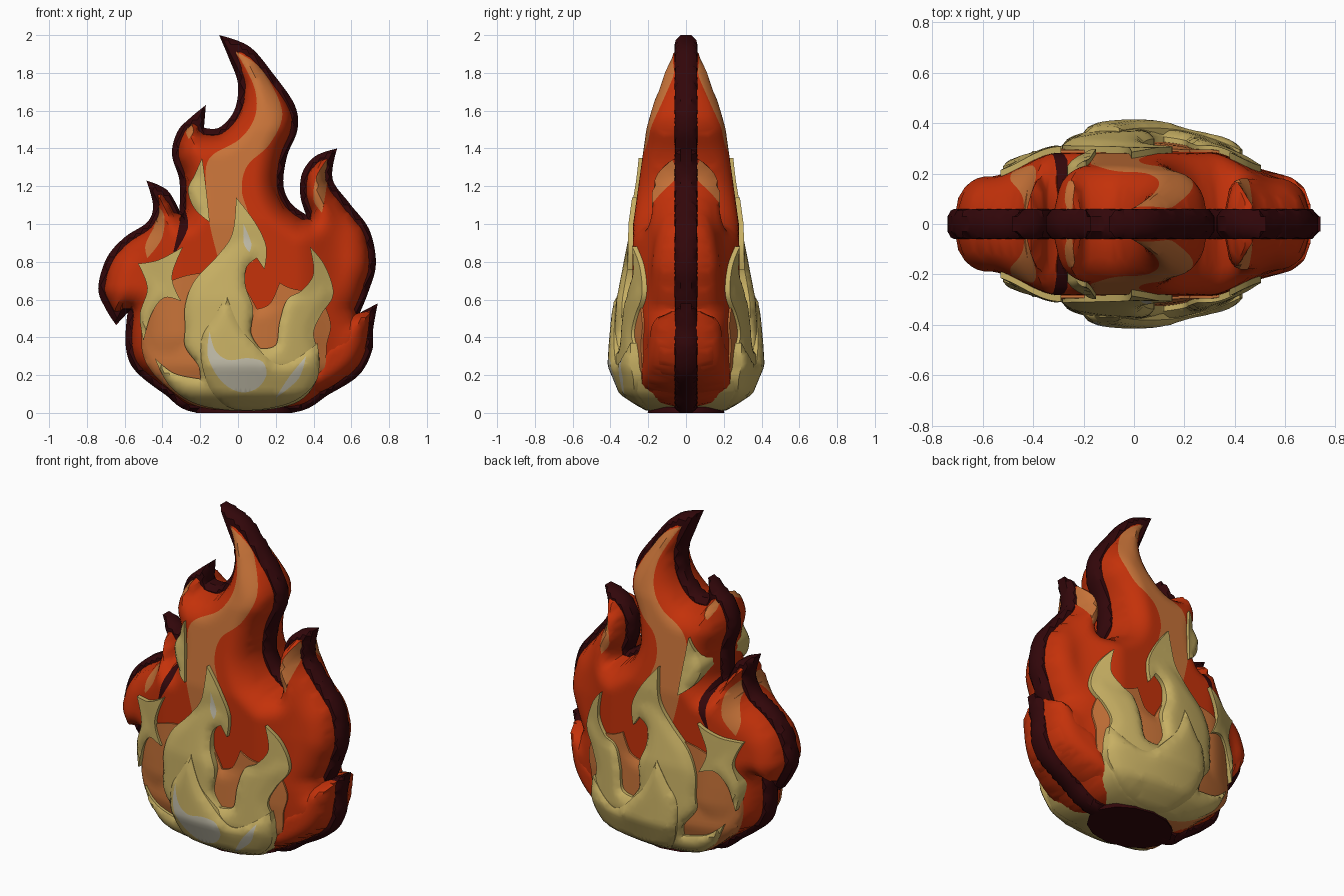
import bpy, bmesh, math
from mathutils import Vector, geometry, kdtree

cube = bpy.data.objects.get("Cube")
if cube:
    bpy.data.objects.remove(cube)


def material(name, red, green, blue):
    mat = bpy.data.materials.new(name)
    mat.use_nodes = True
    mat.diffuse_color = (red, green, blue, 1)
    mat.node_tree.nodes["Principled BSDF"].inputs["Base Color"].default_value = (red, green, blue, 1)
    return mat


dark = material("dark maroon", 0.032, 0.002, 0.003)
red = material("flame red", 0.55, 0.031, 0.003)
orange = material("soft orange", 0.57, 0.17, 0.04)
cream = material("pale cream", 0.57, 0.43, 0.125)
white = material("warm white", 0.54, 0.51, 0.4)


def smooth_loop(points, steps=6):
    """Closed smooth curve through the points; sharp turns stay as pointed tips."""
    pts = [Vector(p) for p in points]
    count = len(pts)
    tangents = []
    for i, p in enumerate(pts):
        before, after = p - pts[i - 1], pts[(i + 1) % count] - p
        sharp = before.angle(after) > 1.2
        tangents.append(Vector((0, 0)) if sharp else (before + after) / 2)
    loop = []
    for i, p in enumerate(pts):
        j = (i + 1) % count
        for k in range(steps):
            t = k / steps
            blend = t * t * (3 - 2 * t)
            q = p.lerp(pts[j], blend)
            q += tangents[i] * t * (1 - t) ** 2 - tangents[j] * t * t * (1 - t)
            q.y = max(q.y, 0)
            loop.append(q)
    return loop


def inside(p, loop):
    hit = False
    a = loop[-1]
    for b in loop:
        if (a.y > p.y) != (b.y > p.y) and p.x < a.x + (b.x - a.x) * (p.y - a.y) / (b.y - a.y):
            hit = not hit
        a = b
    return hit


def distance_tree(loop):
    """Nearest-point lookup on a densely sampled outline."""
    samples = []
    for i, p in enumerate(loop):
        prev = loop[i - 1]
        n = max(1, int((p - prev).length / 0.004))
        samples += [prev.lerp(p, k / n) for k in range(n)]
    tree = kdtree.KDTree(len(samples))
    for i, p in enumerate(samples):
        tree.insert((p.x, p.y, 0), i)
    tree.balance()
    return lambda p: tree.find((p.x, p.y, 0))[2]


def inset(loop, amount):
    dist = distance_tree(loop)
    result = []
    for i, p in enumerate(loop):
        along = (loop[(i + 1) % len(loop)] - loop[i - 1])
        if along.length < 0.0001:
            continue
        along.normalize()
        q = p + Vector((along.y, -along.x)) * amount
        if inside(q, loop) and dist(q) > amount * 0.95:
            result.append(q)
    return result


def shell(name, points, depth, mat, paint=(), step=0.025):
    """Relief of an outline, mirrored front to back; paint holds (points, material, front only)."""
    loop = smooth_loop(points) if isinstance(points[0], tuple) else points
    paint = [(smooth_loop(entry[0]), entry[1], entry[2]) for entry in paint]
    dist = distance_tree(loop)
    verts, edges = [], []
    for ring in [loop] + [entry[0] for entry in paint]:
        start, n = len(verts), len(ring)
        verts += ring
        edges += [(start + i, start + (i + 1) % n) for i in range(n)]
    xs, zs = [p.x for p in loop], [p.y for p in loop]
    for row in range(int((max(zs) - min(zs)) / step) + 1):
        for col in range(int((max(xs) - min(xs)) / step) + 1):
            p = Vector((min(xs) + (col + row % 2 / 2) * step, min(zs) + row * step))
            if inside(p, loop) and dist(p) > step * 0.4:
                verts.append(p)
    flat, _, tris, *_ = geometry.delaunay_2d_cdt(verts, edges, [], 0, 0.00001)
    bm = bmesh.new()
    made = [bm.verts.new((p.x, -depth(p.x, p.y, dist(p)), p.y)) for p in flat]
    for tri in tris:
        if inside(sum((flat[i] for i in tri), Vector((0, 0))) / 3, loop):
            bm.faces.new([made[i] for i in tri])
    bmesh.ops.delete(bm, geom=[v for v in bm.verts if not v.link_faces], context='VERTS')
    # side walls down to the middle plane
    rim = [e for e in bm.edges if e.is_boundary]
    for v in bmesh.ops.extrude_edge_only(bm, edges=rim)["geom"]:
        if isinstance(v, bmesh.types.BMVert):
            v.co.y = 0
    # back half
    for v in bmesh.ops.duplicate(bm, geom=bm.verts[:] + bm.edges[:] + bm.faces[:])["geom"]:
        if isinstance(v, bmesh.types.BMVert):
            v.co.y *= -1
    bmesh.ops.remove_doubles(bm, verts=[v for v in bm.verts if abs(v.co.y) < 0.0001], dist=0.00005)
    bmesh.ops.recalc_face_normals(bm, faces=bm.faces[:])
    for f in bm.faces:
        c = f.calc_center_median()
        for i, (ring, _, front_only) in enumerate(paint):
            if inside(Vector((c.x, c.z)), ring) and not (front_only and c.y > 0):
                f.material_index = i + 1
    finish(name, bm, [mat] + [entry[1] for entry in paint])


def finish(name, bm, mats):
    mesh = bpy.data.meshes.new(name)
    bm.to_mesh(mesh)
    bm.free()
    for m in mats:
        mesh.materials.append(m)
    obj = bpy.data.objects.new(name, mesh)
    bpy.context.collection.objects.link(obj)
    bpy.ops.object.select_all(action='DESELECT')
    obj.select_set(True)
    bpy.context.view_layer.objects.active = obj
    bpy.ops.object.shade_smooth_by_angle(angle=math.radians(40))


def ramp(z, stops):
    for (z0, y0), (z1, y1) in zip(stops, stops[1:]):
        if z <= z1:
            return y0 + (y1 - y0) * (z - z0) / (z1 - z0)
    return stops[-1][1]


def dome(d, radius):
    t = 1 - min(d / radius, 1)
    return math.sqrt(1 - t * t)


def body_depth(x, z, d):
    middle = ramp(z, [(0, 0.22), (0.4, 0.29), (1, 0.28), (1.5, 0.21), (1.8, 0.13), (2, 0.04)])
    side = ramp(z, [(0, 0.2), (0.5, 0.2), (0.8, 0.18), (1.1, 0.14), (1.4, 0.07)])
    t = ramp(abs(x), [(0, 0), (0.3, 0), (0.58, 1), (1, 1)])
    peak = middle + (side - middle) * t * t * (3 - 2 * t)
    return 0.04 + (peak - 0.04) * dome(d, 0.13)


def layer(scale, lift, radius, gap):
    """Depth rule for the overlapping tongues, always a gap above the red body."""
    def depth(x, z, d):
        peak = ramp(z, [(0, 0.2), (0.1, 0.34), (0.25, 0.4), (0.6, 0.38), (0.9, 0.32), (1.4, 0.22)])
        peak *= scale * (1 - 0.33 * (x / 0.5) ** 2)
        skin = body_depth(x, z, body_distance(Vector((x, z)))) + gap
        return max(peak * (1 - lift * (1 - dome(d, radius))), skin)
    return depth


# dark rim plate
outline = smooth_loop([
    (-0.1, 2), (0.06, 1.94), (0.19, 1.79), (0.3, 1.63), (0.315, 1.5), (0.26, 1.36), (0.24, 1.21),
    (0.28, 1.11), (0.36, 1.05), (0.33, 1.15), (0.34, 1.27), (0.41, 1.36), (0.525, 1.4), (0.5, 1.24),
    (0.59, 1.11), (0.695, 0.97), (0.73, 0.79), (0.69, 0.64), (0.645, 0.53), (0.74, 0.58), (0.715, 0.44),
    (0.71, 0.33), (0.64, 0.2), (0.485, 0.1), (0.285, 0), (-0.215, 0), (-0.39, 0.1), (-0.55, 0.23),
    (-0.595, 0.36), (-0.585, 0.53), (-0.645, 0.465), (-0.7, 0.55), (-0.74, 0.66), (-0.695, 0.82),
    (-0.6, 0.93), (-0.48, 1.01), (-0.45, 1.1), (-0.485, 1.23), (-0.375, 1.18), (-0.31, 1.07),
    (-0.31, 1.23), (-0.35, 1.37), (-0.32, 1.49), (-0.255, 1.56), (-0.17, 1.63), (-0.18, 1.51),
    (-0.1, 1.51), (-0.02, 1.6), (0, 1.74), (-0.045, 1.87)])
shell("rim_plate", outline, lambda x, z, d: 0.03 + 0.03 * dome(d, 0.03), dark)

# red body with inner streaks
body_outline = inset(outline, 0.03)
body_distance = distance_tree(body_outline)
streak = [
    (-0.03, 1.92), (0.08, 1.86), (0.165, 1.76), (0.235, 1.58), (0.165, 1.42), (0.05, 1.31), (0.02, 1.18),
    (0.06, 1.03), (0.08, 0.8), (-0.1, 0.8), (-0.15, 1), (-0.17, 1.2), (-0.15, 1.35), (0.01, 1.45),
    (0.09, 1.57), (0.09, 1.71), (0.02, 1.86)]
left_streak = [(-0.43, 1.1), (-0.39, 1.04), (-0.405, 0.92), (-0.48, 0.82), (-0.49, 0.89), (-0.44, 1)]
right_streak = [(0.47, 1.34), (0.47, 1.21), (0.445, 1.06), (0.4, 1.13), (0.415, 1.25)]
top_streak = [(-0.25, 1.54), (-0.235, 1.49), (-0.26, 1.45), (-0.275, 1.49)]
crease = [(-0.29, 1.1), (-0.265, 0.98), (-0.35, 0.82), (-0.32, 0.95)]
shell("red_body", body_outline, body_depth, red,
      [(s, orange, False) for s in (streak, left_streak, right_streak, top_streak)] + [(crease, dark, False)])

# lower red tongue
shell("lower_tongue", [
    (0.7, 0.54), (0.59, 0.51), (0.52, 0.42), (0.42, 0.36), (0.36, 0.2), (0.34, 0.08), (0.48, 0.13),
    (0.61, 0.23), (0.675, 0.35)],
    lambda x, z, d: 0.08 + (0.18 - 0.27 * max(x - 0.35, 0)) * dome(d, 0.08), red)

# orange layer behind the cream tongues
shell("orange_layer", [
    (-0.51, 0.42), (-0.46, 0.62), (-0.3, 0.72), (-0.1, 0.74), (0.02, 0.68), (0.1, 0.55), (0.17, 0.58),
    (0.22, 0.69), (0.28, 0.66), (0.42, 0.62), (0.49, 0.48), (0.47, 0.36), (0.45, 0.22), (0.32, 0.07),
    (0.1, 0.02), (-0.2, 0.03), (-0.38, 0.14), (-0.49, 0.27)], layer(0.84, 0.1, 0.07, 0.01), orange)

# main cream flame and its right tongue
glint = [(0.03, 1), (0.07, 0.9), (0.06, 0.85), (0.03, 0.9)]
shell("cream_flame", [
    (-0.01, 1.14), (0.09, 1.01), (0.15, 0.88), (0.14, 0.76), (0.1, 0.82), (0.045, 0.77), (0.04, 0.67),
    (0.08, 0.55), (0.07, 0.42), (0.12, 0.34), (0.2, 0.36), (0.22, 0.48), (0.26, 0.6), (0.34, 0.65),
    (0.4, 0.74), (0.38, 0.88), (0.46, 0.78), (0.505, 0.63), (0.44, 0.52), (0.4, 0.42), (0.43, 0.3),
    (0.41, 0.16), (0.3, 0.05), (0.06, 0.01), (-0.2, 0.04), (-0.36, 0.14), (-0.44, 0.29), (-0.34, 0.21),
    (-0.2, 0.18), (-0.21, 0.25), (-0.28, 0.35), (-0.28, 0.45), (-0.28, 0.57), (-0.23, 0.7),
    (-0.11, 0.83), (-0.03, 0.95)],
    layer(0.97, 0.08, 0.07, 0.025), cream, [(glint, white, True)])

# left cream leaf
shell("left_leaf", [
    (-0.53, 0.79), (-0.42, 0.81), (-0.29, 0.88), (-0.35, 0.72), (-0.3, 0.59), (-0.39, 0.61),
    (-0.46, 0.52), (-0.5, 0.38), (-0.52, 0.52), (-0.48, 0.66)], layer(0.98, 0.06, 0.05, 0.025), cream)

# small upper leaf
shell("upper_leaf", [
    (-0.19, 1.35), (-0.17, 1.2), (-0.15, 1.01), (-0.23, 1.08), (-0.265, 1.18), (-0.23, 1.26)],
    layer(1.06, 0.1, 0.05, 0.02), cream)

# front cream lobe with white crescents
crescent = [
    (-0.15, 0.43), (-0.12, 0.33), (-0.05, 0.28), (0.05, 0.29), (0.13, 0.27), (0.15, 0.2), (0.1, 0.13),
    (0.01, 0.11), (-0.09, 0.17), (-0.16, 0.3)]
side_crescent = [(0.36, 0.3), (0.32, 0.18), (0.2, 0.08), (0.27, 0.19)]
shell("front_lobe", [
    (-0.06, 0.62), (0, 0.47), (0.08, 0.37), (0.2, 0.26), (0.3, 0.28), (0.42, 0.37), (0.42, 0.18), (0.27, 0.05),
    (0, 0.015), (-0.13, 0.1), (-0.19, 0.25), (-0.19, 0.4), (-0.13, 0.5)],
    layer(1.04, 0.06, 0.08, 0.03), cream, [(crescent, white, True), (side_crescent, white, True)])

# dark base disc
bm = bmesh.new()
bmesh.ops.create_cone(bm, cap_ends=True, segments=14, radius1=0.26, radius2=0.25, depth=0.03)
for v in bm.verts:
    v.co = (v.co.x + 0.03, v.co.y * 0.78, v.co.z + 0.015)
finish("base_disc", bm, [dark])
